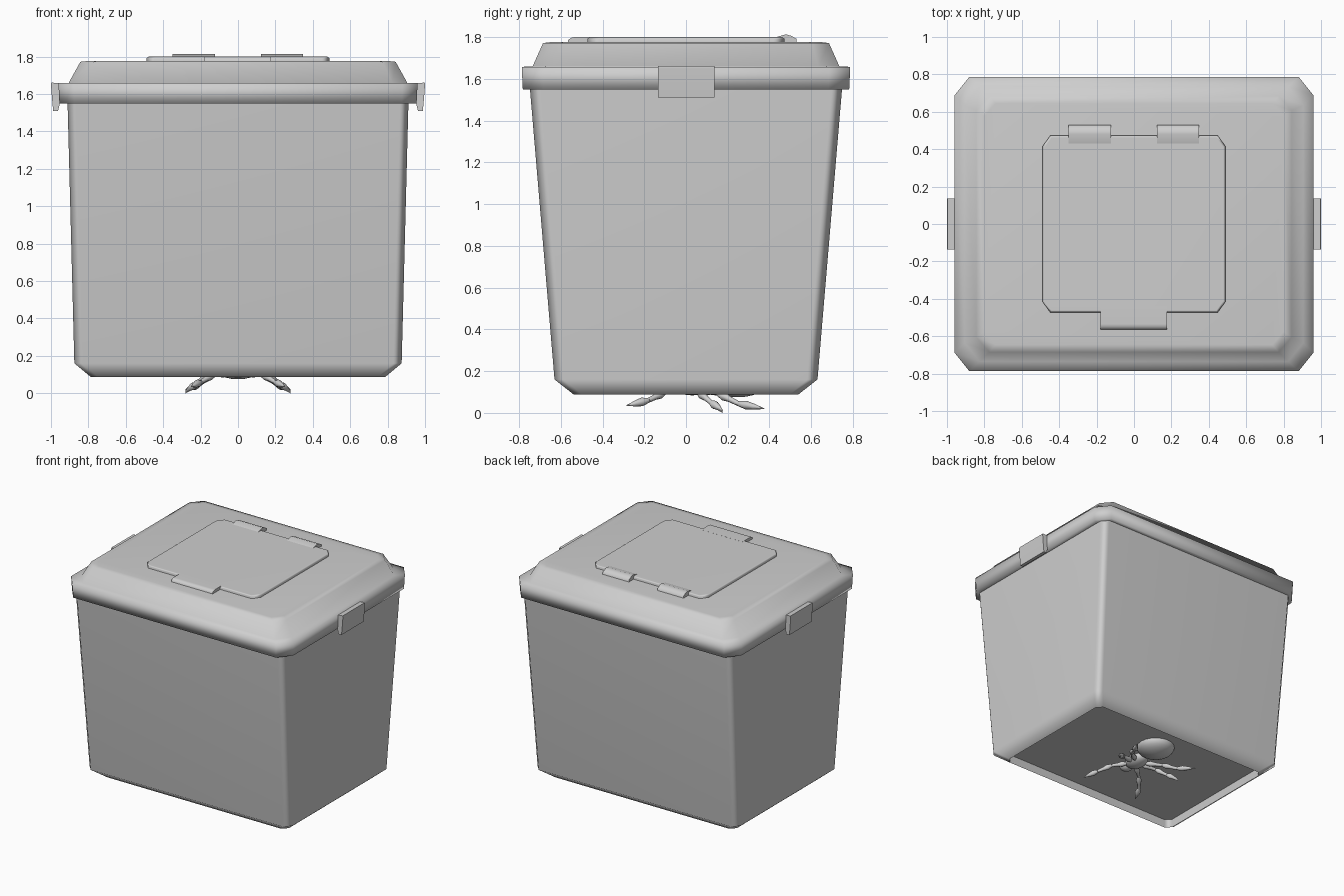
import bpy, bmesh, math
from mathutils import Vector

if "Cube" in bpy.data.objects:
    bpy.data.objects.remove(bpy.data.objects["Cube"])

grey = bpy.data.materials.new("plain_grey")
grey.diffuse_color = (0.62, 0.62, 0.62, 1)
grey.use_nodes = True
grey.node_tree.nodes["Principled BSDF"].inputs["Base Color"].default_value = grey.diffuse_color


def finish(name, bm, angle=65, weighted=True):
    bmesh.ops.recalc_face_normals(bm, faces=bm.faces[:])
    me = bpy.data.meshes.new(name)
    bm.to_mesh(me)
    bm.free()
    me.materials.append(grey)
    ob = bpy.data.objects.new(name, me)
    bpy.context.collection.objects.link(ob)
    bpy.ops.object.select_all(action='DESELECT')
    ob.select_set(True)
    bpy.context.view_layer.objects.active = ob
    bpy.ops.object.shade_smooth_by_angle(angle=math.radians(angle))
    if weighted:
        wn = ob.modifiers.new("even_shading", 'WEIGHTED_NORMAL')
        wn.keep_sharp = True
    return ob


def octagon(x, y, cx, cy):
    """Rectangle outline with cut corners."""
    return [(x, -y + cy), (x, y - cy), (x - cx, y), (-x + cx, y),
            (-x, y - cy), (-x, -y + cy), (-x + cx, -y), (x - cx, -y)]


def loft(name, rings, angle=65, weighted=True):
    """Rings of (half x, half y, cut x, cut y, z), capped at both ends."""
    bm = bmesh.new()
    loops = [[bm.verts.new((px, py, z)) for px, py in octagon(x, y, cx, cy)]
             for x, y, cx, cy, z in rings]
    for a, b in zip(loops, loops[1:]):
        for i in range(8):
            j = (i + 1) % 8
            bm.faces.new((a[i], a[j], b[j], b[i]))
    bm.faces.new(loops[0])
    bm.faces.new(loops[-1])
    return finish(name, bm, angle, weighted)


def prism(name, pts, direction, angle=30):
    """Extrude a 3D outline along a direction."""
    bm = bmesh.new()
    f = bm.faces.new([bm.verts.new(p) for p in pts])
    ext = bmesh.ops.extrude_face_region(bm, geom=[f])
    vs = [g for g in ext["geom"] if isinstance(g, bmesh.types.BMVert)]
    bmesh.ops.translate(bm, verts=vs, vec=direction)
    return finish(name, bm, angle)


# Tapered bin with chamfered foot and recessed floor
loft("bin", [(0.782, 0.532, 0.04, 0.04, 0.15),
             (0.788, 0.538, 0.04, 0.04, 0.088),
             (0.875, 0.63, 0.045, 0.05, 0.16),
             (0.912, 0.75, 0.045, 0.05, 1.58)])

# Lid: hanging rim, ledge, sloped sides, softened top edge
loft("lid", [(0.90, 0.74, 0.07, 0.08, 1.552),
             (0.955, 0.782, 0.08, 0.10, 1.55),
             (0.96, 0.787, 0.08, 0.10, 1.658),
             (0.905, 0.735, 0.08, 0.10, 1.66),
             (0.843, 0.685, 0.07, 0.08, 1.772),
             (0.80, 0.645, 0.06, 0.07, 1.777)], 120, False)

# Hatch panel on the lid, with a softened edge
loft("hatch", [(0.488, 0.472, 0.04, 0.055, 1.77),
               (0.488, 0.472, 0.04, 0.055, 1.792),
               (0.478, 0.462, 0.038, 0.052, 1.8)])

# Finger tab at the front of the hatch, section in y-z
prism("hatch_tab", [(-0.18, y, z) for y, z in
      ((-0.44, 1.77), (-0.565, 1.77), (-0.565, 1.787), (-0.55, 1.797),
       (-0.535, 1.8005), (-0.44, 1.8005))], (0.357, 0, 0), 70)

# Two hinges at the back of the hatch, flush at their front edge
for side, x0 in (("left", -0.35), ("right", 0.122)):
    prism("hinge_" + side, [(x0, y, z) for y, z in
          ((0.43, 1.77), (0.53, 1.77), (0.53, 1.792), (0.505, 1.806), (0.48, 1.814), (0.43, 1.8))],
          (0.226, 0, 0), 70)

# Side clips hooked on the rim
for side, s in (("left", -1), ("right", 1)):
    prism("clip_" + side, [(s * x, -0.135, z) for x, z in
          ((0.945, 1.657), (0.998, 1.661), (1.0, 1.65), (0.993, 1.56),
           (0.988, 1.51), (0.962, 1.51), (0.95, 1.56))],
          (0, 0.272, 0), 75)


def ellipsoid(name, center, radii):
    bm = bmesh.new()
    bmesh.ops.create_uvsphere(bm, u_segments=20, v_segments=12, radius=1)
    bmesh.ops.scale(bm, vec=radii, verts=bm.verts[:])
    bmesh.ops.translate(bm, vec=center, verts=bm.verts[:])
    return finish(name, bm)


# Bug clinging under the floor
ellipsoid("bug_abdomen", (0, 0.25, 0.148), (0.14, 0.14, 0.073))
ellipsoid("bug_thorax", (0, 0.03, 0.13), (0.075, 0.1, 0.046))
ellipsoid("bug_head", (0, -0.09, 0.135), (0.05, 0.05, 0.035))

LEGS = {
    "front": [(0.05, -0.03, 0.115), (0.13, -0.1, 0.1), (0.2, -0.18, 0.06), (0.25, -0.285, 0.035)],
    "middle": [(0.05, 0.03, 0.115), (0.16, 0.06, 0.1), (0.22, 0.12, 0.05), (0.28, 0.175, 0.012)],
    "rear": [(0.05, 0.07, 0.11), (0.15, 0.15, 0.095), (0.21, 0.25, 0.045), (0.28, 0.375, 0.02)],
}


def leg(name, pts):
    """Chain of spindle segments ending in a pointed claw."""
    bm = bmesh.new()
    for k, (a, b) in enumerate(zip(pts, pts[1:])):
        a, b = Vector(a), Vector(b)
        rot = (b - a).to_track_quat('Z', 'Y')
        last = k == len(pts) - 2
        widths = ((0, 0.012), (0.3, 0.021), (0.6, 0.014), (1, 0.002 if last else 0.012))
        loops = []
        for t, r in widths:
            loops.append([bm.verts.new(a.lerp(b, t) + rot @ Vector(
                (r * math.cos(i * math.tau / 8), r * math.sin(i * math.tau / 8), 0)))
                for i in range(8)])
        for p, q in zip(loops, loops[1:]):
            for i in range(8):
                j = (i + 1) % 8
                bm.faces.new((p[i], p[j], q[j], q[i]))
        bm.faces.new(loops[0])
        bm.faces.new(loops[-1])
    # Keep the feet above the ground, with the lowest claw touching it
    for v in bm.verts:
        v.co.z = max(v.co.z, 0)
    if "middle" in name:
        min(bm.verts, key=lambda v: v.co.z).co.z = 0
    return finish(name, bm)


for part, pts in LEGS.items():
    for side, s in (("left", -1), ("right", 1)):
        leg(f"bug_leg_{part}_{side}", [(s * x, y, z) for x, y, z in pts])
